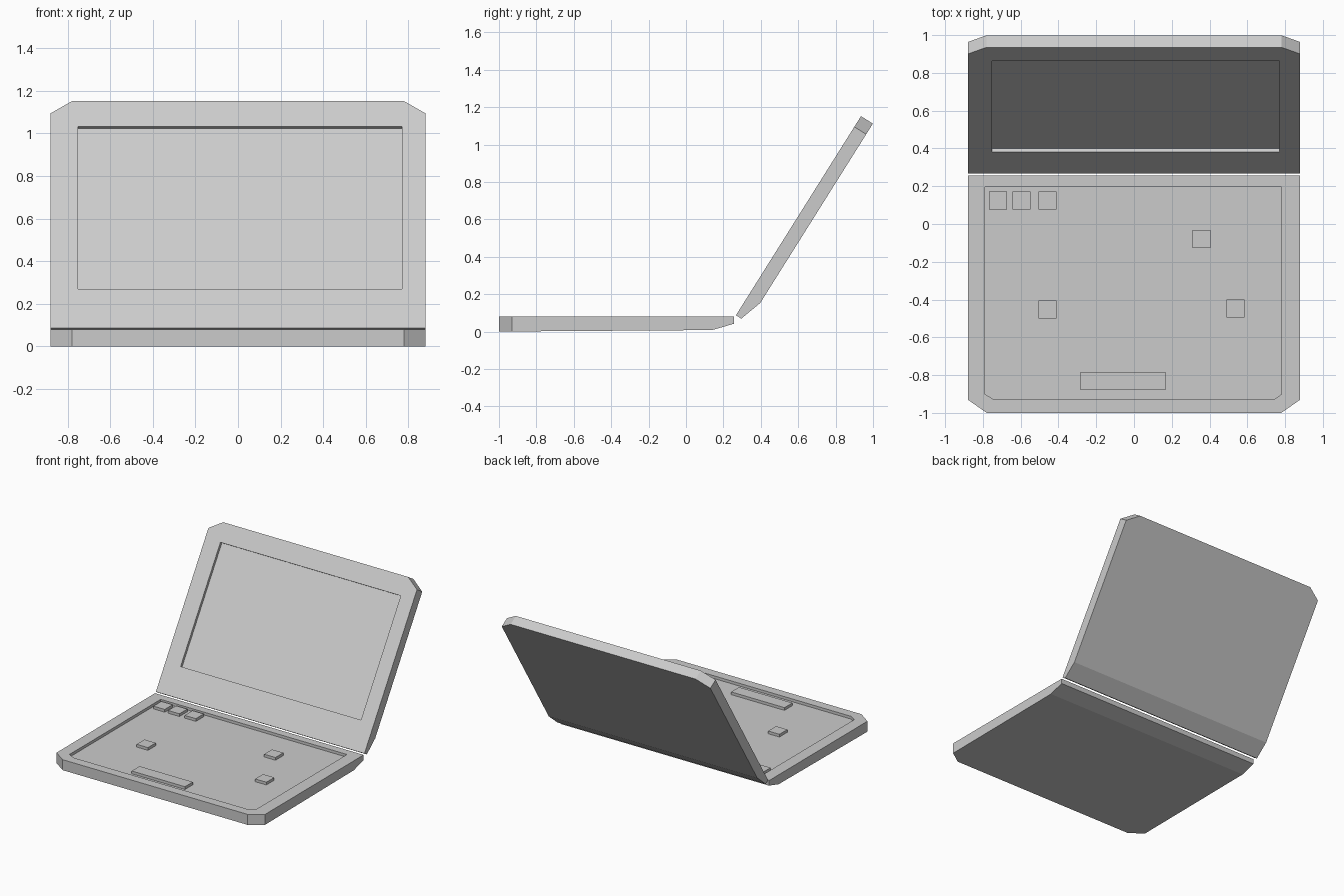
import bpy, bmesh, math
from mathutils import Vector

if "Cube" in bpy.data.objects:
    bpy.data.objects.remove(bpy.data.objects["Cube"])

HALF_W, CORNER_X = 0.88, 0.78
DEPTH = 0.021


def prism(name, points, vec):
    """Extrude a flat polygon along vec into a closed object."""
    bm = bmesh.new()
    face = bm.faces.new([bm.verts.new(p) for p in points])
    res = bmesh.ops.extrude_face_region(bm, geom=[face], use_keep_orig=True)
    bmesh.ops.translate(bm, verts=[v for v in res["geom"] if isinstance(v, bmesh.types.BMVert)], vec=vec)
    bmesh.ops.recalc_face_normals(bm, faces=bm.faces)
    mesh = bpy.data.meshes.new(name)
    bm.to_mesh(mesh)
    bm.free()
    obj = bpy.data.objects.new(name, mesh)
    bpy.context.collection.objects.link(obj)
    return obj


def chamfer_ends(obj, end, run):
    """Slice the two corners at the y = end side."""
    sign = math.copysign(1, end)
    bm = bmesh.new()
    bm.from_mesh(obj.data)
    for sx in (-1, 1):
        normal = Vector((sx * run, sign * (HALF_W - CORNER_X), 0)).normalized()
        res = bmesh.ops.bisect_plane(bm, geom=bm.verts[:] + bm.edges[:] + bm.faces[:],
                                     plane_co=(sx * CORNER_X, end, 0), plane_no=normal,
                                     clear_outer=True)
        cut = [e for e in res["geom_cut"] if isinstance(e, bmesh.types.BMEdge)]
        bmesh.ops.holes_fill(bm, edges=cut)
    bmesh.ops.recalc_face_normals(bm, faces=bm.faces)
    bm.to_mesh(obj.data)
    bm.free()


def slab(name, profile, end, run, top, recess):
    """Panel from a (y, z) side profile, with cut corners and a sunken area."""
    obj = prism(name, [(-HALF_W, y, z) for y, z in profile], (2 * HALF_W, 0, 0))
    chamfer_ends(obj, end, run)
    cutter = prism(name + "_cutter", [(x, y, top - DEPTH) for x, y in recess], (0, 0, 0.1))
    mod = obj.modifiers.new("recess", "BOOLEAN")
    mod.operation, mod.solver, mod.object = "DIFFERENCE", "EXACT", cutter
    bpy.context.view_layer.objects.active = obj
    bpy.ops.object.modifier_apply(modifier=mod.name)
    bpy.data.objects.remove(cutter)
    return obj


# Keyboard base with sunken deck
slab("keyboard_base",
     [(-1, 0), (-1, 0.08), (0.257, 0.08), (0.257, 0.042), (0.14, 0.008)],
     -1, 0.07, 0.08,
     [(-0.79, 0.197), (0.782, 0.197), (0.782, -0.90), (0.74, -0.93),
      (-0.74, -0.93), (-0.79, -0.90)])

# Screen lid, built flat and tilted open at the hinge
L = 1.257
lid = slab("screen_lid",
           [(0, 0), (L, 0), (L, -0.075), (0.125, -0.075), (0, -0.034)],
           L, 0.067, 0,
           [(-0.752, 0.216), (0.77, 0.216), (0.77, 1.118), (-0.752, 1.118)])
lid.location = (0, 0.267, 0.087)
lid.rotation_euler.x = math.atan2(1.065, 0.669)

# Keys: centre x, centre y, width
keys = {"key_top_1": (-0.72, 0.125, 0.095), "key_top_2": (-0.596, 0.125, 0.095),
        "key_top_3": (-0.457, 0.125, 0.095), "key_right_upper": (0.358, -0.08, 0.095),
        "key_left": (-0.457, -0.453, 0.095), "key_right_lower": (0.538, -0.447, 0.095),
        "space_bar": (-0.058, -0.83, 0.45)}
for name, (x, y, w) in keys.items():
    a, b = w / 2, 0.0475
    z = 0.08 - DEPTH
    prism(name, [(x - a, y - b, z), (x + a, y - b, z), (x + a, y + b, z), (x - a, y + b, z)],
          (0, 0, DEPTH))
